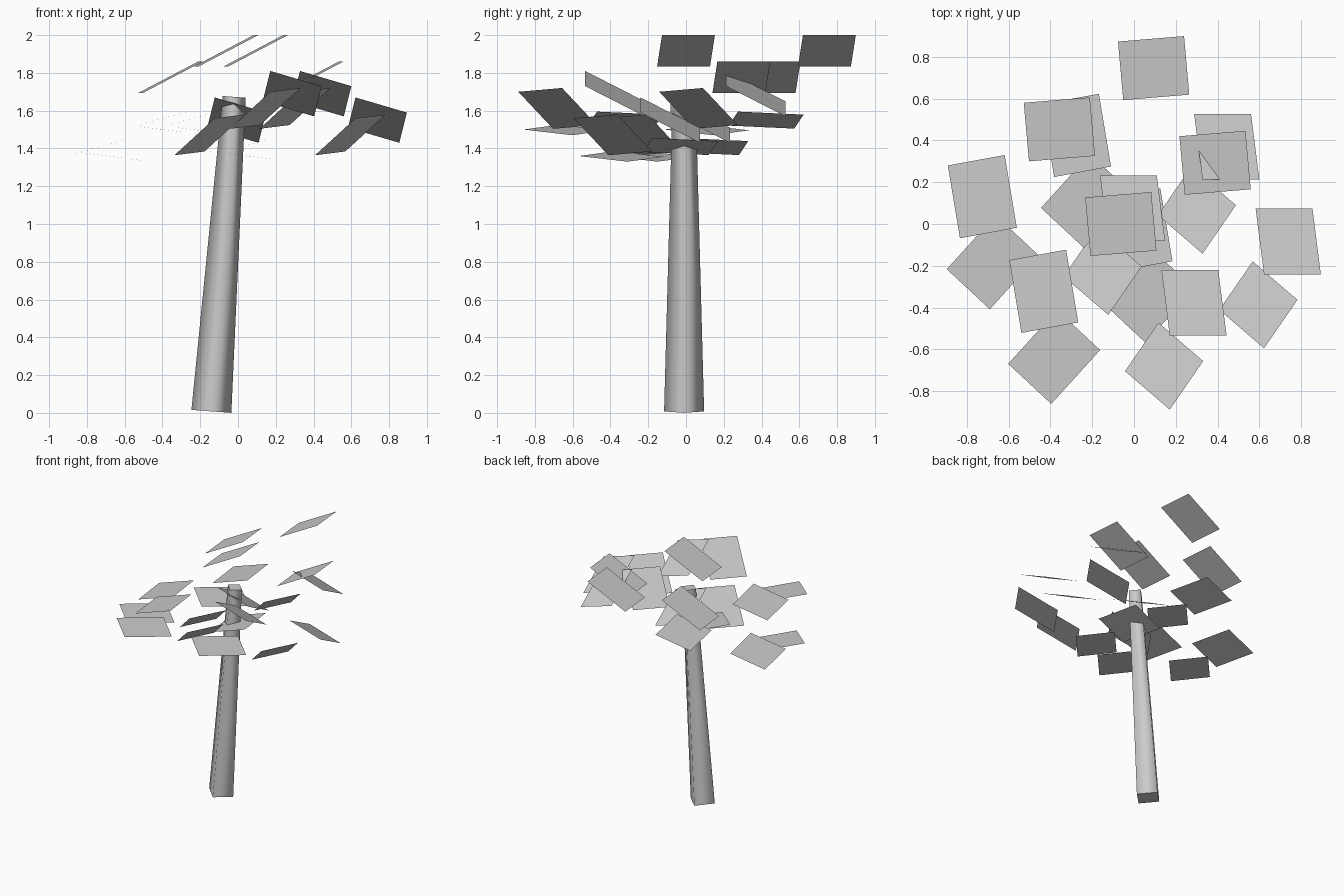
import bpy
import bmesh
from mathutils import Vector, Matrix

cube = bpy.data.objects.get("Cube")
if cube:
    bpy.data.objects.remove(cube, do_unlink=True)

# One plain grey for everything
grey = bpy.data.materials.new("plain_grey")
grey.use_nodes = True
COLOR = (0.6, 0.6, 0.6, 1.0)
grey.diffuse_color = COLOR
grey.node_tree.nodes["Principled BSDF"].inputs["Base Color"].default_value = COLOR


def add_object(name, bm):
    mesh = bpy.data.meshes.new(name)
    bm.to_mesh(mesh)
    bm.free()
    mesh.materials.append(grey)
    obj = bpy.data.objects.new(name, mesh)
    bpy.context.collection.objects.link(obj)
    return obj


# Leaning four-sided trunk, smooth around the sides with flat ends
foot = Vector((-0.141, -0.01, 0.008))
tip = Vector((-0.02, -0.01, 1.673))
axis = tip - foot
bm = bmesh.new()
bmesh.ops.create_cone(bm, cap_ends=True, segments=4, radius1=0.106,
                      radius2=0.061, depth=axis.length)
lean = axis.to_track_quat('Z', 'Y').to_matrix().to_4x4()
turn = Matrix.Rotation(0, 4, 'Z')
bm.transform(Matrix.Translation((foot + tip) / 2) @ lean @ turn)
for face in bm.faces:
    face.smooth = abs(face.normal.dot(axis.normalized())) < 0.5
add_object("trunk", bm)

# Leaf cards of one cluster: centre and the two half-edge directions
cards = {
    "top": ((0.094, 0.746, 1.917), (0.158, 0.013, 0.083), (-0.0125, 0.14, 0)),
    "back": ((-0.275, 0.424, 1.55), (0.136, 0.025, 0.037), (-0.029, 0.174, -0.008)),
    "left": ((0.444, 0.369, 1.69), (0.136, 0, -0.04), (-0.02, 0.157, -0.08)),
    "front": ((0.301, 0.066, 1.612), (0.107, -0.092, 0.098), (0.08, 0.116, 0.01)),
    "right": ((-0.225, 0.11, 1.498), (0.103, -0.096, -0.013), (0.117, 0.129, -0.015)),
}

# The cluster repeats four times, two of them lower
side_step = Vector((-0.451, -0.293, -0.14))
front_step = Vector((0.294, -0.453, -0.14))
clusters = [Vector(), side_step, front_step,
            Vector((*(side_step + front_step).xy, 0))]

for number, offset in enumerate(clusters, 1):
    for place, (centre, u, v) in cards.items():
        middle, u, v = Vector(centre) + offset, Vector(u), Vector(v)
        bm = bmesh.new()
        corners = [middle - u - v, middle + u - v, middle + u + v, middle - u + v]
        bm.faces.new([bm.verts.new(c) for c in corners])
        add_object(f"leaf_card_{place}_{number}", bm)
